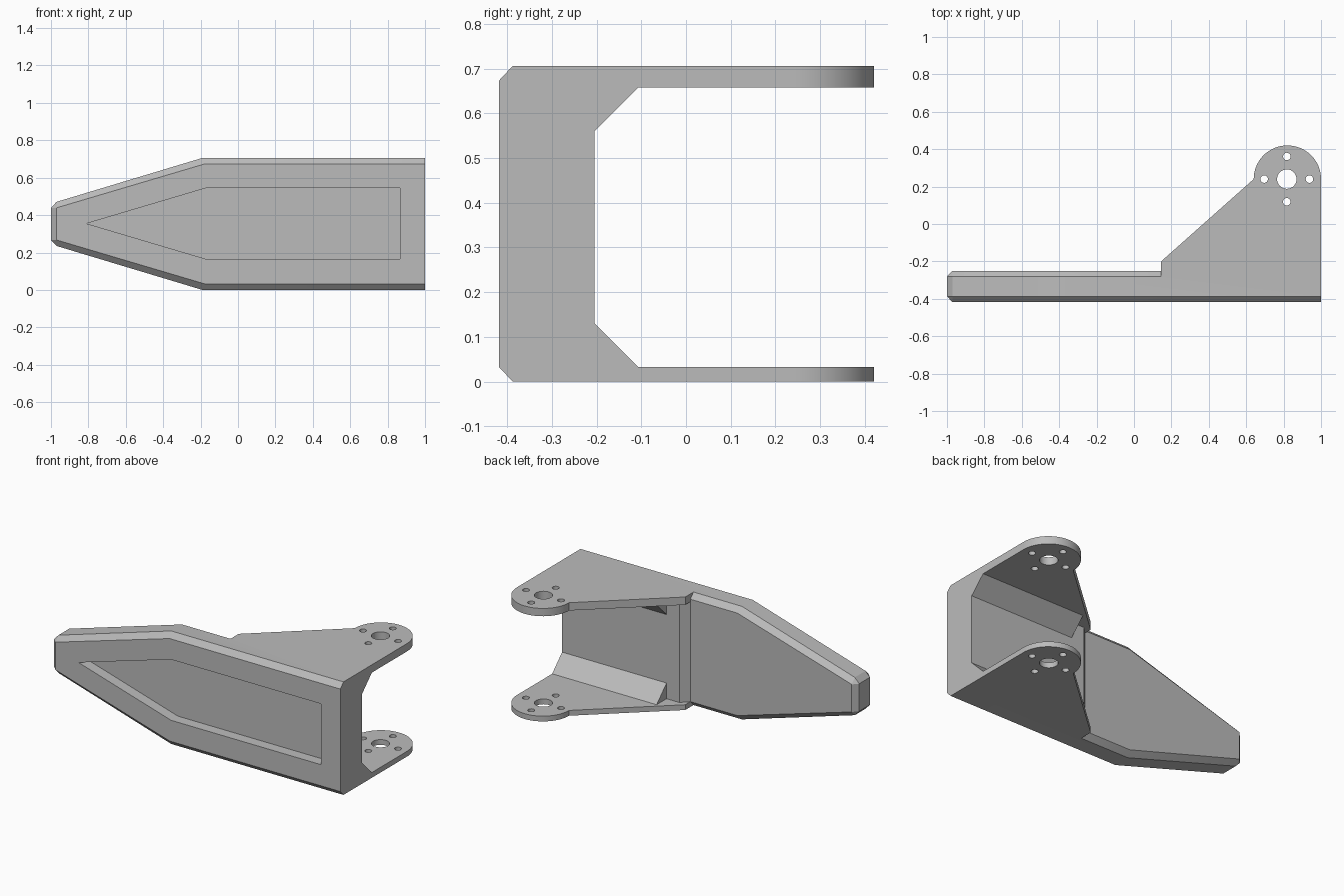
import bpy, bmesh, math

cube = bpy.data.objects.get("Cube")
if cube:
    bpy.data.objects.remove(cube, do_unlink=True)

grey = bpy.data.materials.new("plain grey")
grey.use_nodes = True
grey.diffuse_color = (0.5, 0.5, 0.5, 1)
grey.node_tree.nodes["Principled BSDF"].inputs["Base Color"].default_value = (0.5, 0.5, 0.5, 1)

HEIGHT = 0.706
HUB_X, HUB_Y, HUB_R = 0.82, 0.24, 0.18


def loft(name, loops):
    """Solid skinned through matching loops of 3D points, capped at both ends."""
    bm = bmesh.new()
    rings = [[bm.verts.new(p) for p in loop] for loop in loops]
    count = len(rings[0])
    for a, b in zip(rings, rings[1:]):
        for i in range(count):
            j = (i + 1) % count
            bm.faces.new((a[i], a[j], b[j], b[i]))
    bm.faces.new(rings[0])
    bm.faces.new(rings[-1])
    bmesh.ops.remove_doubles(bm, verts=bm.verts[:], dist=0.0001)
    bmesh.ops.recalc_face_normals(bm, faces=bm.faces[:])
    mesh = bpy.data.meshes.new(name)
    bm.to_mesh(mesh)
    bm.free()
    mesh.materials.append(grey)
    obj = bpy.data.objects.new(name, mesh)
    bpy.context.collection.objects.link(obj)
    return obj


def prism(name, points, axis, start, end):
    place = {"X": lambda u, v, t: (t, u, v),
             "Y": lambda u, v, t: (u, t, v),
             "Z": lambda u, v, t: (u, v, t)}[axis]
    return loft(name, [[place(u, v, t) for u, v in points] for t in (start, end)])


def arc(x, y, r, start, end, steps):
    return [(x + r * math.cos(start + (end - start) * i / steps),
             y + r * math.sin(start + (end - start) * i / steps)) for i in range(steps + 1)]


def combine(target, other, operation):
    other.hide_render = True
    mod = target.modifiers.new(operation.lower(), "BOOLEAN")
    mod.operation, mod.solver, mod.object = operation, "EXACT", other
    bpy.context.view_layer.objects.active = target
    bpy.ops.object.modifier_apply(modifier=mod.name)
    bpy.data.objects.remove(other, do_unlink=True)


def mirrored(half):
    return half + [(x, HEIGHT - z) for x, z in reversed(half)]


# Tapered panel with chamfered front and back rims
rim = mirrored([(-1, 0.267), (-0.97, 0.235), (-0.19, 0), (1, 0)])
face = mirrored([(-0.97, 0.267), (-0.97, 0.267), (-0.18, 0.033), (1, 0.033)])
body = loft("bracket_body", [[(x, y, z) for x, z in outline] for outline, y in
                             ((face, -0.418), (rim, -0.387), (rim, -0.281), (face, -0.25))])

# Upper and lower arms with rounded ends
arm = [(0.145, -0.387), (1, -0.387)] + arc(HUB_X, HUB_Y, HUB_R, 0, math.pi, 40) + [(0.145, -0.2)]
for name, low, high in (("lower_arm", 0, 0.033), ("upper_arm", 0.657, HEIGHT)):
    combine(body, prism(name, arm, "Z", low, high), "UNION")

# Thick inner wall joining the arms
wall = [(0.145, -0.33), (1, -0.33), (1, -0.205), (0.19, -0.205), (0.145, -0.25)]
combine(body, prism("inner_wall", wall, "Z", 0.02, 0.68), "UNION")

# Sloping braces in both inner corners
for name, z, up in (("lower_brace", 0.033, 1), ("upper_brace", 0.657, -1)):
    section = [(-0.205, z + up * 0.098), (-0.107, z), (-0.107, z - up * 0.01),
               (-0.25, z - up * 0.01), (-0.25, z + up * 0.098)]
    combine(body, prism(name, section, "X", 0.278, 1), "UNION")

# Pointed recess in the front
recess = [(-0.81, 0.355), (-0.17, 0.165), (0.865, 0.165), (0.865, 0.545), (-0.17, 0.545)]
combine(body, prism("recess_cutter", recess, "Y", -0.5, -0.35), "DIFFERENCE")

# Centre hole and four bolt holes through both arms
holes = [(0, 0, 0.052)] + [(0.121 * math.cos(k * math.pi / 2), 0.121 * math.sin(k * math.pi / 2), 0.02)
                           for k in range(4)]
for dx, dy, r in holes:
    circle = arc(HUB_X - 0.003 + dx, HUB_Y + dy, r, 0, math.tau, 32)[:-1]
    combine(body, prism("hole_cutter", circle, "Z", -0.1, 0.8), "DIFFERENCE")

# Merge coplanar faces and shade the round edges
bm = bmesh.new()
bm.from_mesh(body.data)
bmesh.ops.remove_doubles(bm, verts=bm.verts[:], dist=0.0001)
bmesh.ops.dissolve_limit(bm, angle_limit=math.radians(0.5), verts=bm.verts[:], edges=bm.edges[:])
bm.to_mesh(body.data)
bm.free()
bpy.ops.object.select_all(action="DESELECT")
body.select_set(True)
bpy.context.view_layer.objects.active = body
bpy.ops.object.shade_smooth_by_angle(angle=math.radians(20))
